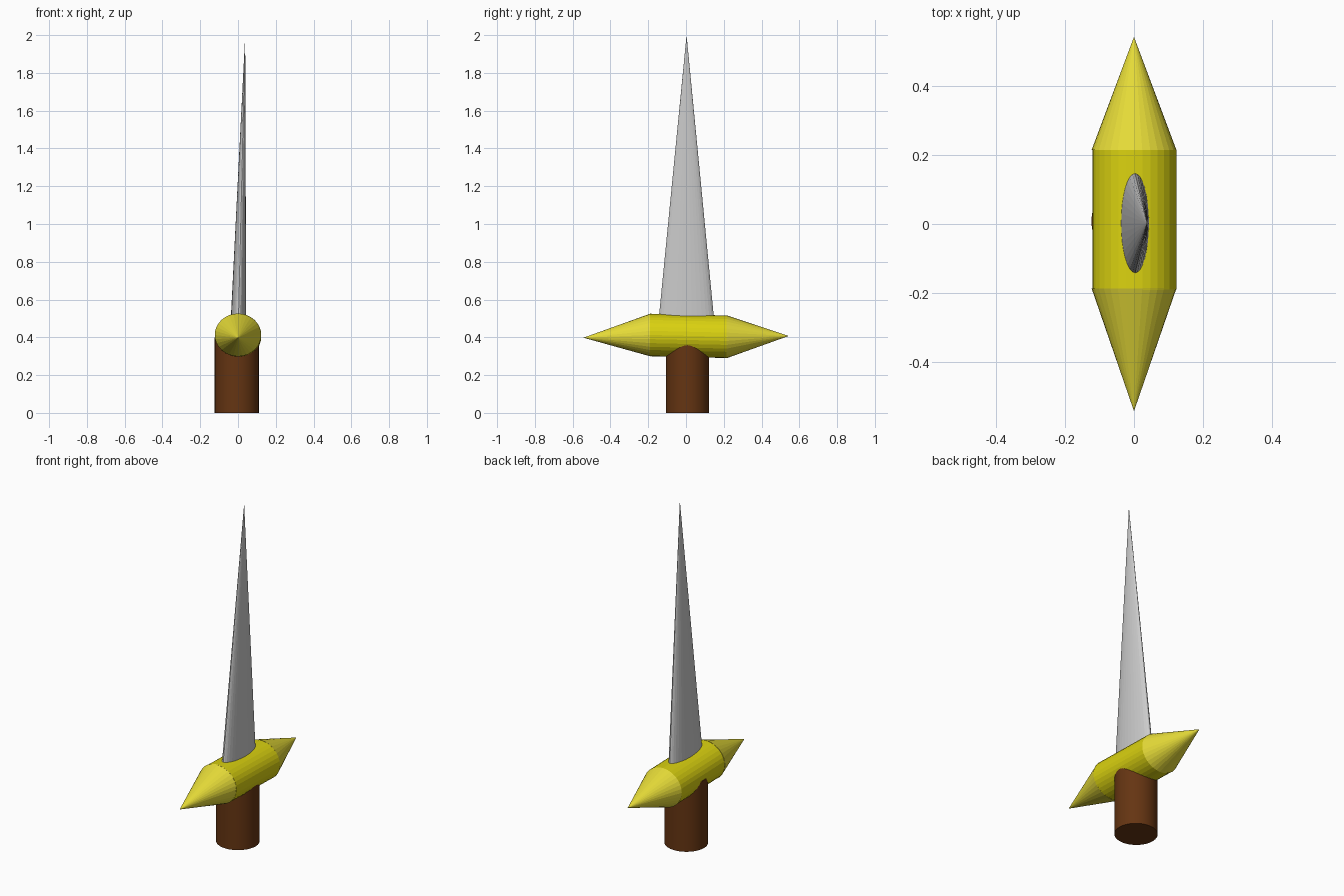
import bpy, bmesh
from math import sin, cos, tau
from mathutils import Vector

if "Cube" in bpy.data.objects:
    bpy.data.objects.remove(bpy.data.objects["Cube"])

SIDES = 32


def material(name, color):
    m = bpy.data.materials.new(name)
    m.diffuse_color = (*color, 1)
    m.use_nodes = True
    m.node_tree.nodes["Principled BSDF"].inputs["Base Color"].default_value = m.diffuse_color
    return m


def loft(name, start, end, radii_start, radii_end, u, v, mat=None):
    """Elliptical cylinder, or a cone when radii_end is None."""
    bm = bmesh.new()
    u, v = Vector(u), Vector(v)

    def ring(center, radii):
        return [bm.verts.new(Vector(center) + u * radii[0] * cos(tau * i / SIDES)
                             + v * radii[1] * sin(tau * i / SIDES)) for i in range(SIDES)]

    a = ring(start, radii_start)
    bm.faces.new(a)
    if radii_end:
        b = ring(end, radii_end)
        bm.faces.new(b)
        for i in range(SIDES):
            j = (i + 1) % SIDES
            bm.faces.new((a[i], a[j], b[j], b[i]))
    else:
        tip = bm.verts.new(end)
        for i in range(SIDES):
            bm.faces.new((a[i], a[(i + 1) % SIDES], tip))
    bmesh.ops.recalc_face_normals(bm, faces=bm.faces)
    mesh = bpy.data.meshes.new(name)
    bm.to_mesh(mesh)
    bm.free()
    if mat:
        mesh.materials.append(mat)
    obj = bpy.data.objects.new(name, mesh)
    bpy.context.collection.objects.link(obj)
    return obj


X, Y, Z = (1, 0, 0), (0, 1, 0), (0, 0, 1)
brown = material("brown", (0.13, 0.035, 0.006))
gold = material("gold", (0.7, 0.64, 0.005))
pale_gold = material("pale_gold", (0.8, 0.72, 0.04))

# Grip
handle = loft("handle", (-0.007, 0.008, 0), (-0.007, 0.008, 0.40),
              (0.117, 0.115), (0.117, 0.115), X, Y, brown)
bpy.context.view_layer.objects.active = handle
handle.select_set(True)
bpy.ops.object.shade_smooth_by_angle()

# Crossguard: slightly tilted barrel with a spike on each end
loft("guard_barrel", (0.001, -0.19, 0.4125), (0.001, 0.215, 0.403),
     (0.122, 0.1125), (0.122, 0.1125), X, Z, gold)
for name, base_y, base_z, tip_y, tip_z in (
        ("guard_spike_front", -0.187, 0.4125, -0.543, 0.398),
        ("guard_spike_back", 0.215, 0.403, 0.543, 0.407)):
    loft(name, (0, base_y, base_z), (0, tip_y, tip_z),
         (0.123, 0.1135), None, X, Z, pale_gold)

# Blade: flat elliptical cone leaning to one side
loft("blade", (0.0015, 0.002, 0.45), (0.038, 0.003, 2.0),
     (0.042, 0.151), None, X, Y)
